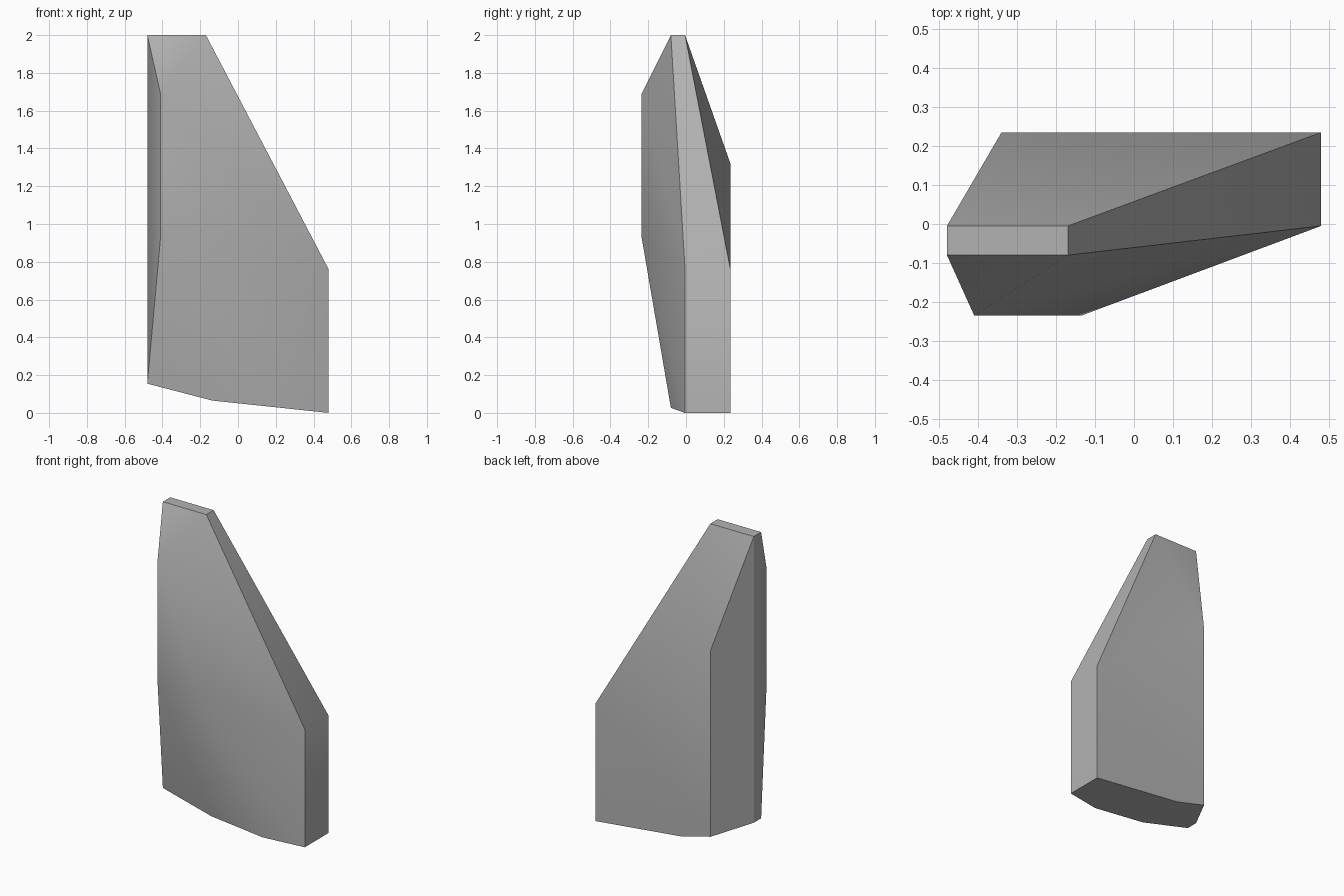
import bpy
import bmesh
import math

cube = bpy.data.objects.get("Cube")
if cube:
    bpy.data.objects.remove(cube, do_unlink=True)

grey = bpy.data.materials.new("stone_grey")
grey.use_nodes = True
colour = (0.45, 0.45, 0.45, 1)
grey.diffuse_color = colour
grey.node_tree.nodes["Principled BSDF"].inputs["Base Color"].default_value = colour

# Depth layers, front to back, and the side limits
FRONT, MID_FRONT, MID_BACK, BACK = -0.235, -0.08, -0.005, 0.235
EDGE, TOP = 0.48, 2.0


def base_z(x):
    """Height of the bent underside at x."""
    if x < -0.135:
        return 0.065 - (x + 0.135) * 0.26
    return 0.065 * (EDGE - x) / (EDGE + 0.135)


# Corners of the faceted slab
corners = [(x, y, TOP) for x in (-EDGE, -0.17) for y in (MID_FRONT, MID_BACK)]
corners += [(EDGE, y, 0.76) for y in (MID_BACK, BACK)]
corners += [(-0.34, BACK, 1.32)]
corners += [(-0.41, FRONT, 1.69), (-0.41, FRONT, 0.93), (-0.135, FRONT, 0.93)]

# Corners around the underside
footprint = [(-EDGE, MID_FRONT), (-0.135, MID_FRONT), (0.23, MID_FRONT),
             (EDGE, MID_BACK), (EDGE, BACK), (-0.135, BACK),
             (-0.34, BACK), (-EDGE, MID_BACK)]
corners += [(x, y, base_z(x)) for x, y in footprint]

# Skin the corners with flat facets
bm = bmesh.new()
for corner in corners:
    bm.verts.new(corner)
bmesh.ops.convex_hull(bm, input=bm.verts[:])
bmesh.ops.delete(bm, geom=[v for v in bm.verts if not v.link_faces], context="VERTS")
bmesh.ops.dissolve_limit(bm, angle_limit=math.radians(0.5),
                         verts=bm.verts[:], edges=bm.edges[:])
bmesh.ops.recalc_face_normals(bm, faces=bm.faces[:])

mesh = bpy.data.meshes.new("rock_slab")
bm.to_mesh(mesh)
bm.free()
mesh.materials.append(grey)
slab = bpy.data.objects.new("rock_slab", mesh)
bpy.context.collection.objects.link(slab)

# Soft shading over shallow creases, sharp outer edges
bpy.ops.object.select_all(action="DESELECT")
slab.select_set(True)
bpy.context.view_layer.objects.active = slab
bpy.ops.object.shade_smooth_by_angle(angle=math.radians(30))
